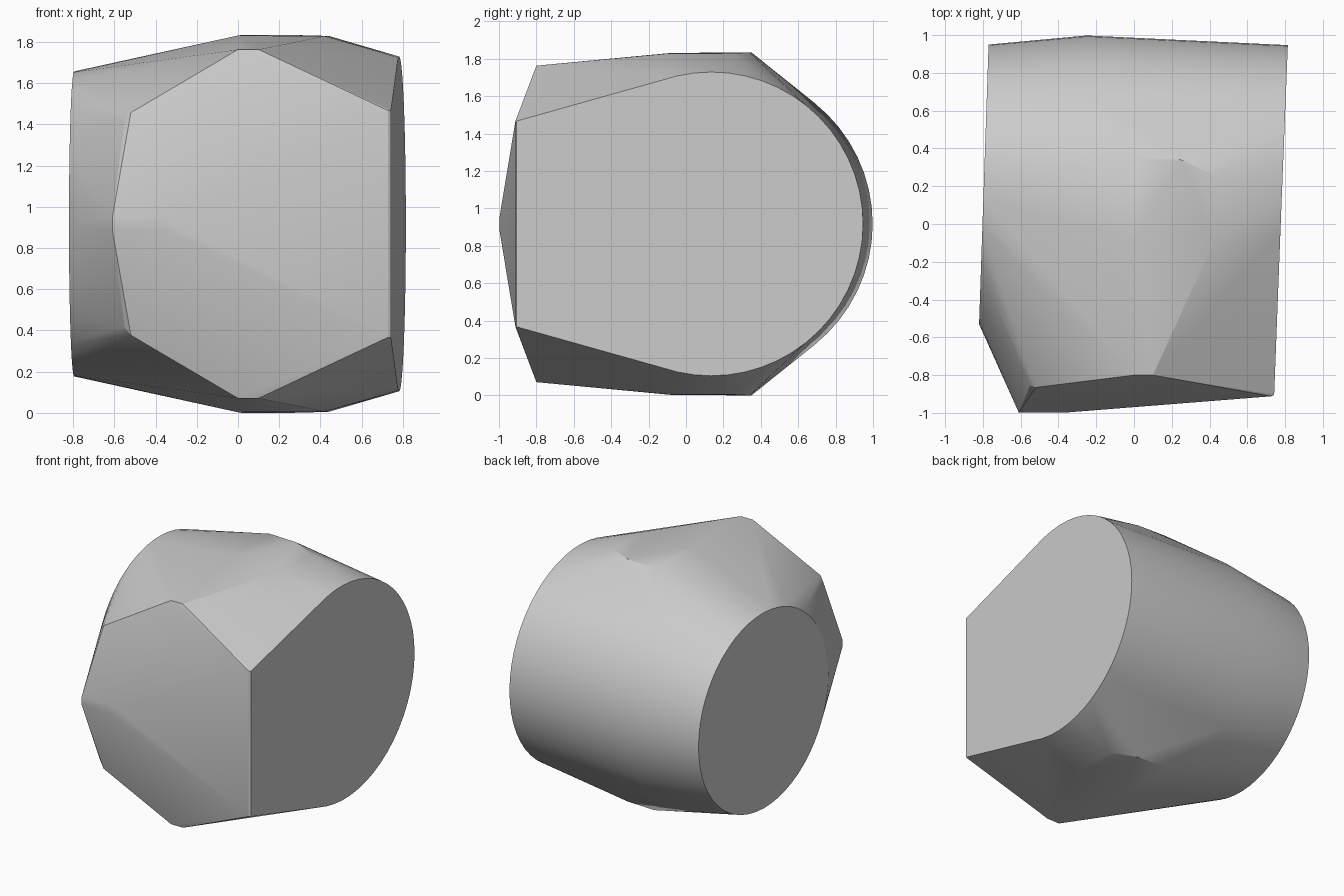
import bpy, bmesh, math

cube = bpy.data.objects.get("Cube")
if cube:
    bpy.data.objects.remove(cube)

MID = 0.917  # height of the horizontal symmetry plane


def ring(x0, slope, cy, radius, count=56):
    """Upright circle facing sideways, leaning slightly with depth."""
    pts = []
    for i in range(count):
        a = 2 * math.pi * i / count
        y = cy + radius * math.cos(a)
        pts.append((x0 + slope * (y - cy), y, MID + radius * math.sin(a)))
    return pts


def mirrored(points):
    """Points given as x, y, height above the symmetry plane."""
    return [(x, y, MID + s * h) for x, y, h in points for s in (1, -1)]


# Barrel: two end caps and the widest ring between them
points = ring(-0.795, 0.034, 0.21, 0.74)
points += ring(-0.25, 0.0, 0.17, 0.828)
points += ring(0.782, 0.04, 0.135, 0.812)

# Faceted crown, front facets and the square front corner
points += mirrored([
    (0.02, 0.35, 0.917), (0.25, 0.34, 0.917), (0.44, 0.25, 0.912),
    (0.42, -0.1, 0.911), (0.0, -0.08, 0.914),
    (0.0, -0.80, 0.846), (0.1, -0.80, 0.846),
    (-0.52, -0.865, 0.54), (-0.55, -0.855, 0.50),
    (-0.61, -0.998, 0.03), (-0.36, -0.998, 0.03),
    (0.728, -0.912, 0.55), (0.742, -0.905, 0.55),
])

bm = bmesh.new()
for p in points:
    bm.verts.new(p)
hull = bmesh.ops.convex_hull(bm, input=bm.verts[:])
loose = {g for g in hull["geom_interior"] + hull["geom_unused"]
         if isinstance(g, bmesh.types.BMVert) and g.is_valid}
bmesh.ops.delete(bm, geom=list(loose), context="VERTS")
bmesh.ops.dissolve_limit(bm, angle_limit=math.radians(0.6),
                         verts=bm.verts[:], edges=bm.edges[:])
bmesh.ops.recalc_face_normals(bm, faces=bm.faces[:])
mesh = bpy.data.meshes.new("faceted_body")
bm.to_mesh(mesh)
bm.free()

body = bpy.data.objects.new("faceted_body", mesh)
bpy.context.collection.objects.link(body)

# Plain grey surface
colour = (0.6, 0.6, 0.6, 1)
grey = bpy.data.materials.new("plain_grey")
grey.use_nodes = True
grey.diffuse_color = colour
grey.node_tree.nodes["Principled BSDF"].inputs["Base Color"].default_value = colour
mesh.materials.append(grey)

# Soft shading with crisp cap rims
bpy.ops.object.select_all(action="DESELECT")
body.select_set(True)
bpy.context.view_layer.objects.active = body
bpy.ops.object.shade_smooth_by_angle(angle=math.radians(15))
